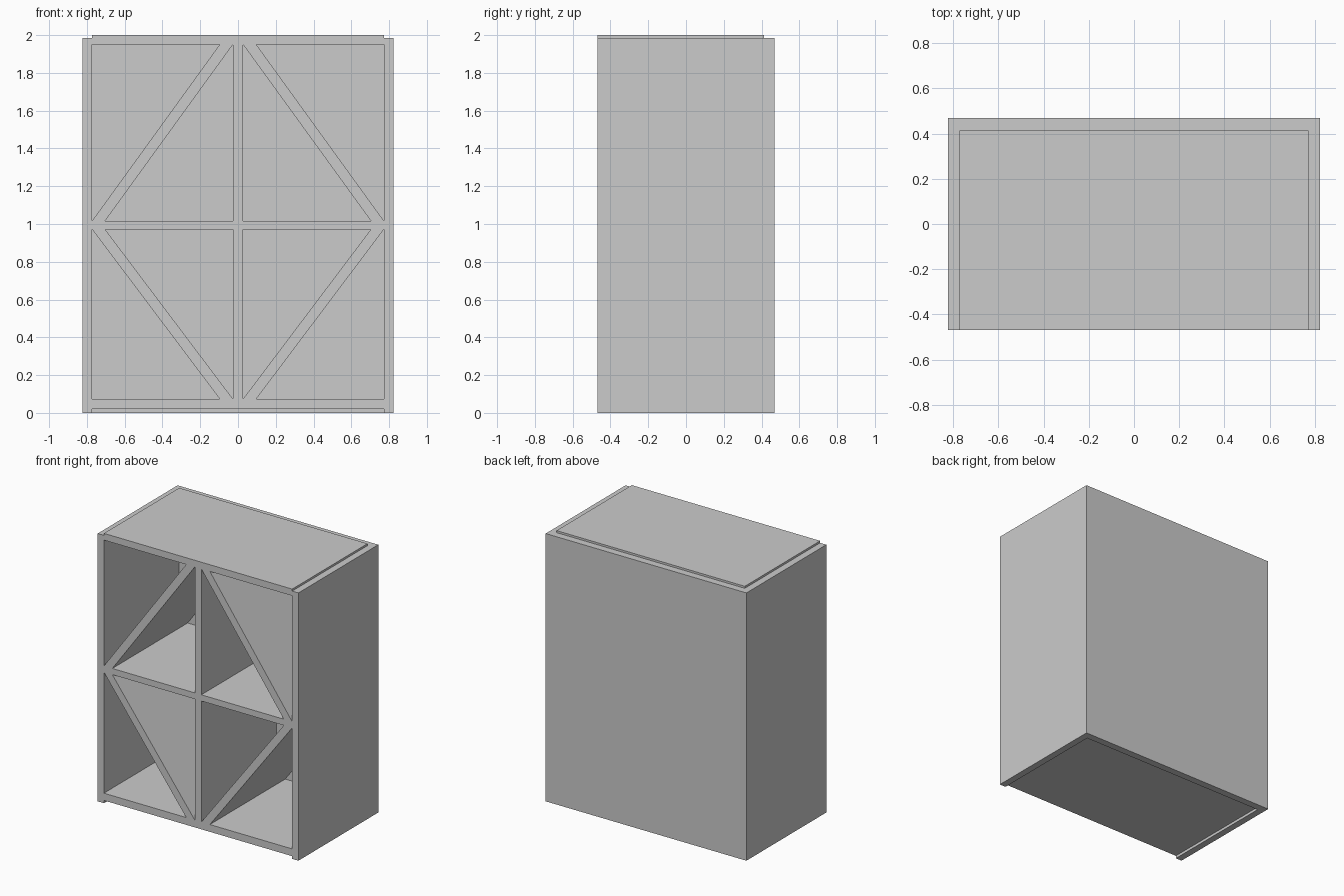
import bpy, bmesh

if "Cube" in bpy.data.objects:
    bpy.data.objects.remove(bpy.data.objects["Cube"])

HW, HD = 0.823, 0.468          # outer half width, half depth
IW, BACK = 0.772, 0.414        # inner half width, front of back panel
Z_LOW, Z_TOP = 0.074, 1.95     # clear opening
S_LOW, S_TOP = 0.971, 1.017    # middle shelf
DIV = 0.027                    # half thickness of upright divider


def prism(name, profile, y0, y1):
    """Extrude an x-z profile along y."""
    bm = bmesh.new()
    front = [bm.verts.new((x, y0, z)) for x, z in profile]
    face = bm.faces.new(front)
    out = bmesh.ops.extrude_face_region(bm, geom=[face])
    moved = [v for v in out["geom"] if isinstance(v, bmesh.types.BMVert)]
    bmesh.ops.translate(bm, verts=moved, vec=(0, y1 - y0, 0))
    bmesh.ops.recalc_face_normals(bm, faces=bm.faces)
    mesh = bpy.data.meshes.new(name)
    bm.to_mesh(mesh)
    bm.free()
    obj = bpy.data.objects.new(name, mesh)
    bpy.context.collection.objects.link(obj)
    return obj


def panel(name, x0, x1, y0, y1, z0, z1):
    return prism(name, [(x0, z0), (x1, z0), (x1, z1), (x0, z1)], y0, y1)


# Outer case: the top stands slightly proud, the bottom is slightly raised
panel("left_side", -HW, -IW, -HD, HD, 0, 1.985)
panel("right_side", IW, HW, -HD, HD, 0, 1.985)
panel("back_panel", -IW, IW, BACK, HD, 0, 1.985)
panel("top_panel", -IW, IW, -HD, BACK, Z_TOP, 2.0)
panel("bottom_panel", -IW, IW, -HD, BACK, 0.02, Z_LOW)

# Middle shelf and upright dividers
panel("middle_shelf", -IW, IW, -HD, BACK, S_LOW, S_TOP)
panel("upper_divider", -DIV, DIV, -HD, BACK, S_TOP, Z_TOP)
panel("lower_divider", -DIV, DIV, -HD, BACK, Z_LOW, S_LOW)

# Slanted boards forming the diamond, full depth
for row, z_shelf, z_end in (("upper", S_TOP, Z_TOP), ("lower", S_LOW, Z_LOW)):
    for side, s in (("left", -1), ("right", 1)):
        prism(f"{row}_{side}_slanted_board",
              [(s * IW, z_shelf), (s * 0.097, z_end),
               (s * DIV, z_end), (s * 0.703, z_shelf)], -HD, BACK)
